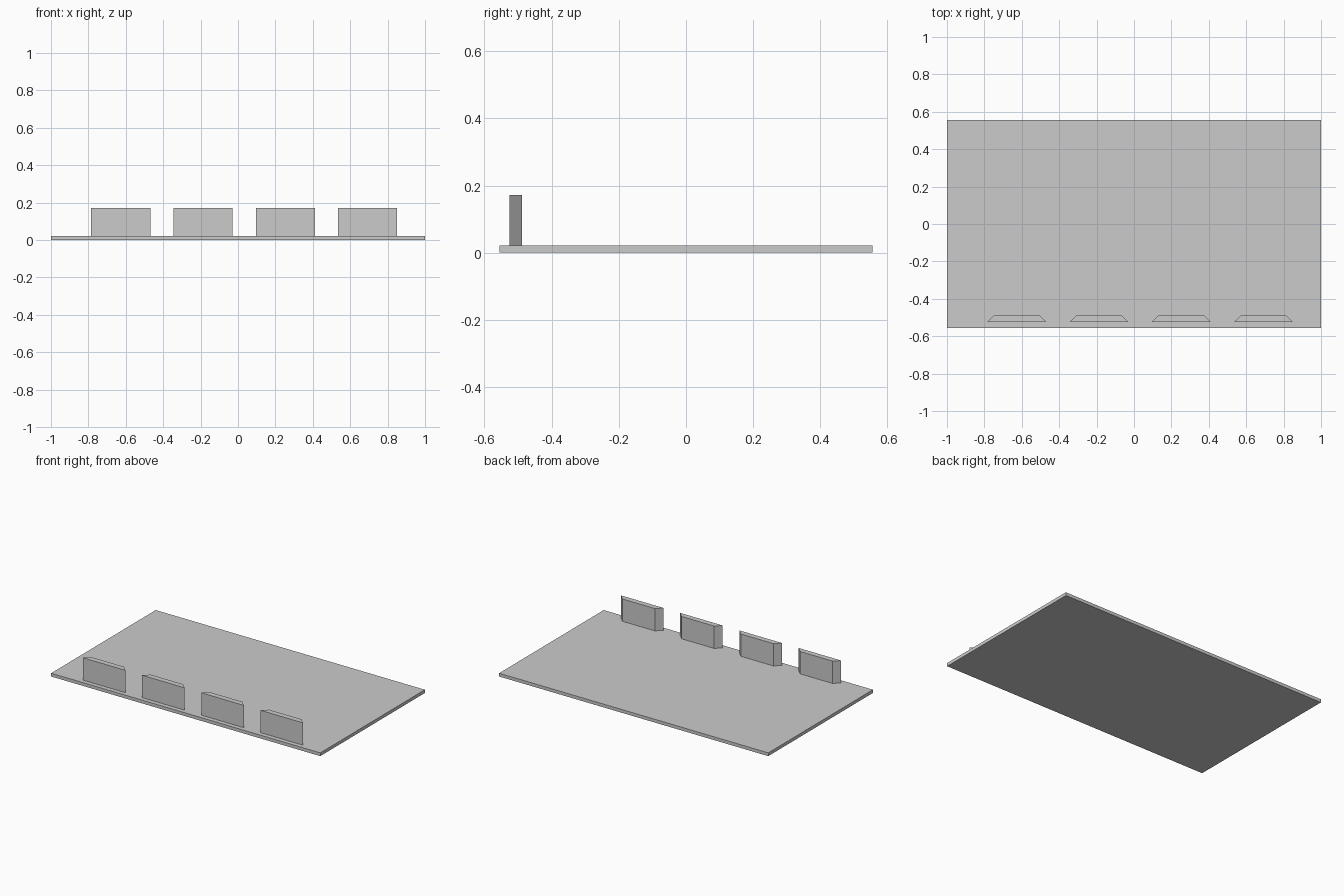
import bpy
import bmesh

cube = bpy.data.objects.get("Cube")
if cube:
    bpy.data.objects.remove(cube, do_unlink=True)

# One plain grey for everything
grey = bpy.data.materials.new("plain grey")
grey.use_nodes = True
colour = (0.6, 0.6, 0.6, 1)
grey.diffuse_color = colour
grey.node_tree.nodes["Principled BSDF"].inputs["Base Color"].default_value = colour


def prism(name, outline, bottom, top):
    """Extrude a flat outline upwards into a closed solid."""
    bm = bmesh.new()
    base = bm.faces.new([bm.verts.new((x, y, bottom)) for x, y in outline])
    grown = bmesh.ops.extrude_face_region(bm, geom=[base], use_keep_orig=True)
    moved = [v for v in grown["geom"] if isinstance(v, bmesh.types.BMVert)]
    bmesh.ops.translate(bm, verts=moved, vec=(0, 0, top - bottom))
    bmesh.ops.recalc_face_normals(bm, faces=bm.faces)
    mesh = bpy.data.meshes.new(name)
    bm.to_mesh(mesh)
    bm.free()
    mesh.materials.append(grey)
    obj = bpy.data.objects.new(name, mesh)
    bpy.context.collection.objects.link(obj)
    return obj


# Thin base slab
half_depth, slab_top = 0.555, 0.022
prism("base_slab", [(-1, -half_depth), (1, -half_depth),
                    (1, half_depth), (-1, half_depth)], 0, slab_top)

# Row of upright blocks, bevelled towards the back
front, back, half_width, taper = -0.525, -0.488, 0.158, 0.037
for i in range(4):
    x = -0.627 + 0.44 * i
    outline = [(x - half_width, front), (x + half_width, front),
               (x + half_width - taper, back), (x - half_width + taper, back)]
    prism(f"upright_block_{i + 1}", outline, slab_top, 0.172)
